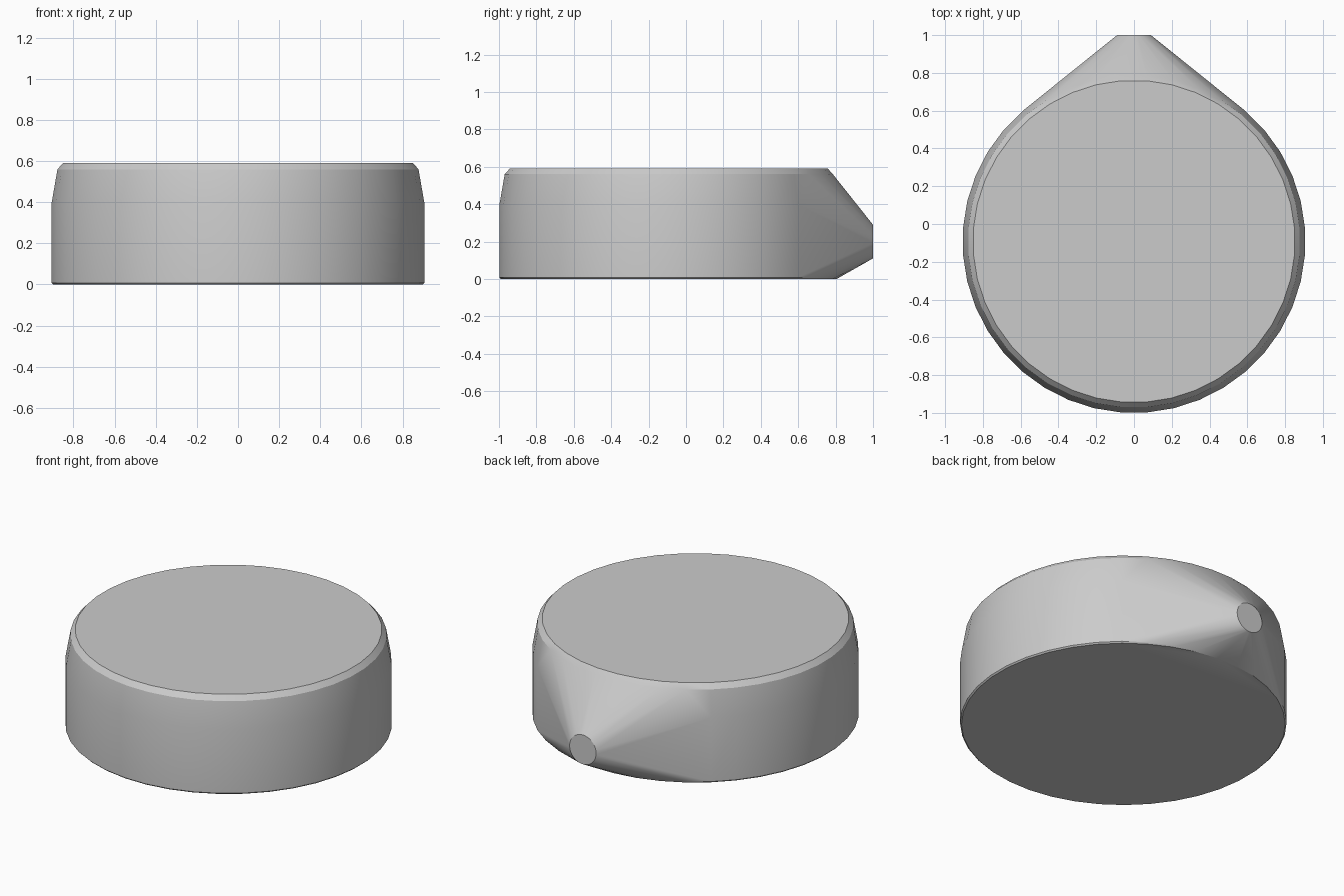
import bpy, bmesh, math

cube = bpy.data.objects.get("Cube")
if cube:
    bpy.data.objects.remove(cube)

grey = bpy.data.materials.new("plain_grey")
grey.use_nodes = True
colour = (0.6, 0.6, 0.6, 1)
grey.diffuse_color = colour
grey.node_tree.nodes["Principled BSDF"].inputs["Base Color"].default_value = colour

SIDES = 40
CENTRE_Y = -0.092
# Radius and height of each ring of the round body
PROFILE = [(0.900, 0), (0.908, 0.008), (0.908, 0.40), (0.88, 0.56), (0.853, 0.59)]


def ring(count, radius, place):
    for i in range(count):
        a = (i + 0.5) * math.tau / count
        bm.verts.new(place(radius * math.cos(a), radius * math.sin(a)))


bm = bmesh.new()
# Round body rings
for radius, z in PROFILE:
    ring(SIDES, radius, lambda u, v: (u, CENTRE_Y + v, z))
# Small round tip of the spout at the back
ring(SIDES, 0.09, lambda u, v: (u, 1, 0.2 + v))

# Skin tightly around body and tip
hull = bmesh.ops.convex_hull(bm, input=bm.verts)
spare = {g for g in hull["geom_interior"] + hull["geom_unused"]
         if isinstance(g, bmesh.types.BMVert) and g.is_valid}
bmesh.ops.delete(bm, geom=list(spare), context="VERTS")
bmesh.ops.dissolve_limit(bm, angle_limit=math.radians(0.3), verts=bm.verts, edges=bm.edges)
bmesh.ops.recalc_face_normals(bm, faces=bm.faces)

mesh = bpy.data.meshes.new("spouted_body")
bm.to_mesh(mesh)
bm.free()
mesh.materials.append(grey)
body = bpy.data.objects.new("spouted_body", mesh)
bpy.context.collection.objects.link(body)
bpy.context.view_layer.objects.active = body
body.select_set(True)
bpy.ops.object.shade_smooth_by_angle(angle=math.radians(30))
